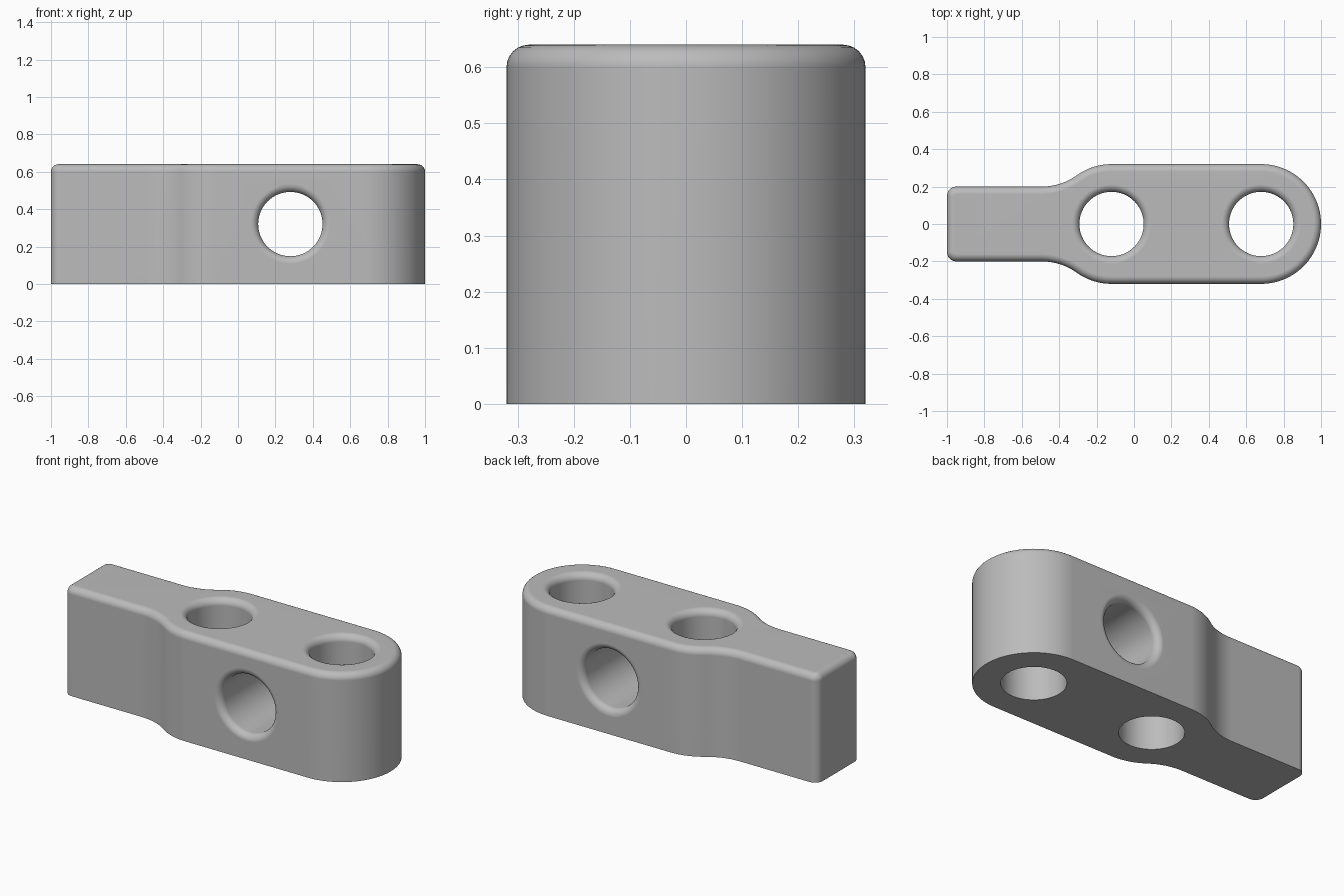
import bpy
import bmesh
from math import sin, cos, pi, atan2, hypot, sqrt
from mathutils import Matrix

default = bpy.data.objects.get("Cube")
if default:
    bpy.data.objects.remove(default, do_unlink=True)

HEIGHT, FILLET = 0.64, 0.04
BIG_R, NECK_HALF, CORNER_R, HOLE_R = 0.32, 0.20, 0.05, 0.172
HEAD_X, SHOULDER_X, MID_X = 0.68, -0.12, 0.28

grey = bpy.data.materials.new("plain grey")
grey.use_nodes = True
colour = (0.5, 0.5, 0.5, 1)
grey.diffuse_color = colour
grey.node_tree.nodes["Principled BSDF"].inputs["Base Color"].default_value = colour


def arc(cx, cy, r, start, end, steps):
    angles = [start + (end - start) * i / steps for i in range(steps + 1)]
    return [(cx + r * cos(a), cy + r * sin(a)) for a in angles]


def outline(inset):
    """Plan outline: round head, S-shaped shoulders, narrow square tail."""
    hollow_y = NECK_HALF + BIG_R
    hollow_x = SHOULDER_X - sqrt((2 * BIG_R) ** 2 - hollow_y ** 2)
    lean = atan2(hollow_y, hollow_x - SHOULDER_X)
    half = arc(HEAD_X, 0, BIG_R - inset, 0, pi / 2, 24)
    half += arc(SHOULDER_X, 0, BIG_R - inset, pi / 2, lean, 10)
    half += arc(hollow_x, hollow_y, BIG_R + inset, lean - pi, -pi / 2, 10)[1:]
    half += arc(CORNER_R - 1, NECK_HALF - CORNER_R, CORNER_R - inset, pi / 2, pi, 6)
    return half + [(x, -y) for x, y in reversed(half[1:])]


def loft(name, rings):
    """Skin a stack of closed rings and cap both ends."""
    bm = bmesh.new()
    loops = [[bm.verts.new(p) for p in ring] for ring in rings]
    for low, high in zip(loops, loops[1:]):
        for i in range(len(low)):
            j = (i + 1) % len(low)
            bm.faces.new((low[i], low[j], high[j], high[i]))
    bm.faces.new(loops[0][::-1])
    bm.faces.new(loops[-1])
    bmesh.ops.recalc_face_normals(bm, faces=bm.faces)
    mesh = bpy.data.meshes.new(name)
    bm.to_mesh(mesh)
    bm.free()
    mesh.materials.append(grey)
    obj = bpy.data.objects.new(name, mesh)
    bpy.context.collection.objects.link(obj)
    return obj


def flare(end):
    """Hole profile (radius, height) opening into a rounded rim at the end."""
    rim = arc(HOLE_R + FILLET, end - FILLET, FILLET, pi, pi / 2, 6)
    return rim + [(HOLE_R + FILLET, end + 0.1)]


def hole_cutter(name, profile, matrix):
    rings = [[matrix @ Matrix.Translation((x, y, z)).translation
              for x, y in arc(0, 0, r, 0, 2 * pi, 64)[:-1]] for r, z in profile]
    cutter = loft(name, rings)
    cutter.hide_render = True
    return cutter


# Body with rounded top edge
levels = [(0, 0)] + [(FILLET * (1 - cos(t)), HEIGHT - FILLET + FILLET * sin(t))
                     for t in (i * pi / 12 for i in range(7))]
body = loft("link_body", [[(x, y, z) for x, y in outline(inset)] for inset, z in levels])

# Two upright holes and one cross hole
upright = [(HOLE_R, -0.1)] + flare(HEIGHT)
cross = [(r, -y) for r, y in reversed(flare(BIG_R))] + flare(BIG_R)
cutters = [
    hole_cutter("head_hole", upright, Matrix.Translation((HEAD_X, 0, 0))),
    hole_cutter("shoulder_hole", upright, Matrix.Translation((SHOULDER_X, 0, 0))),
    hole_cutter("cross_hole", cross,
                Matrix.Translation((MID_X, 0, HEIGHT / 2)) @ Matrix.Rotation(pi / 2, 4, "X")),
]
bpy.ops.object.select_all(action="DESELECT")
bpy.context.view_layer.objects.active = body
body.select_set(True)
for cutter in cutters:
    cut = body.modifiers.new(cutter.name, "BOOLEAN")
    cut.operation = "DIFFERENCE"
    cut.solver = "EXACT"
    cut.object = cutter
    bpy.ops.object.modifier_apply(modifier=cut.name)
    bpy.data.objects.remove(cutter, do_unlink=True)

# Smooth shading with clean flat faces
bpy.ops.object.shade_smooth_by_angle(angle=pi / 6)
weighted = body.modifiers.new("clean_normals", "WEIGHTED_NORMAL")
weighted.keep_sharp = True
